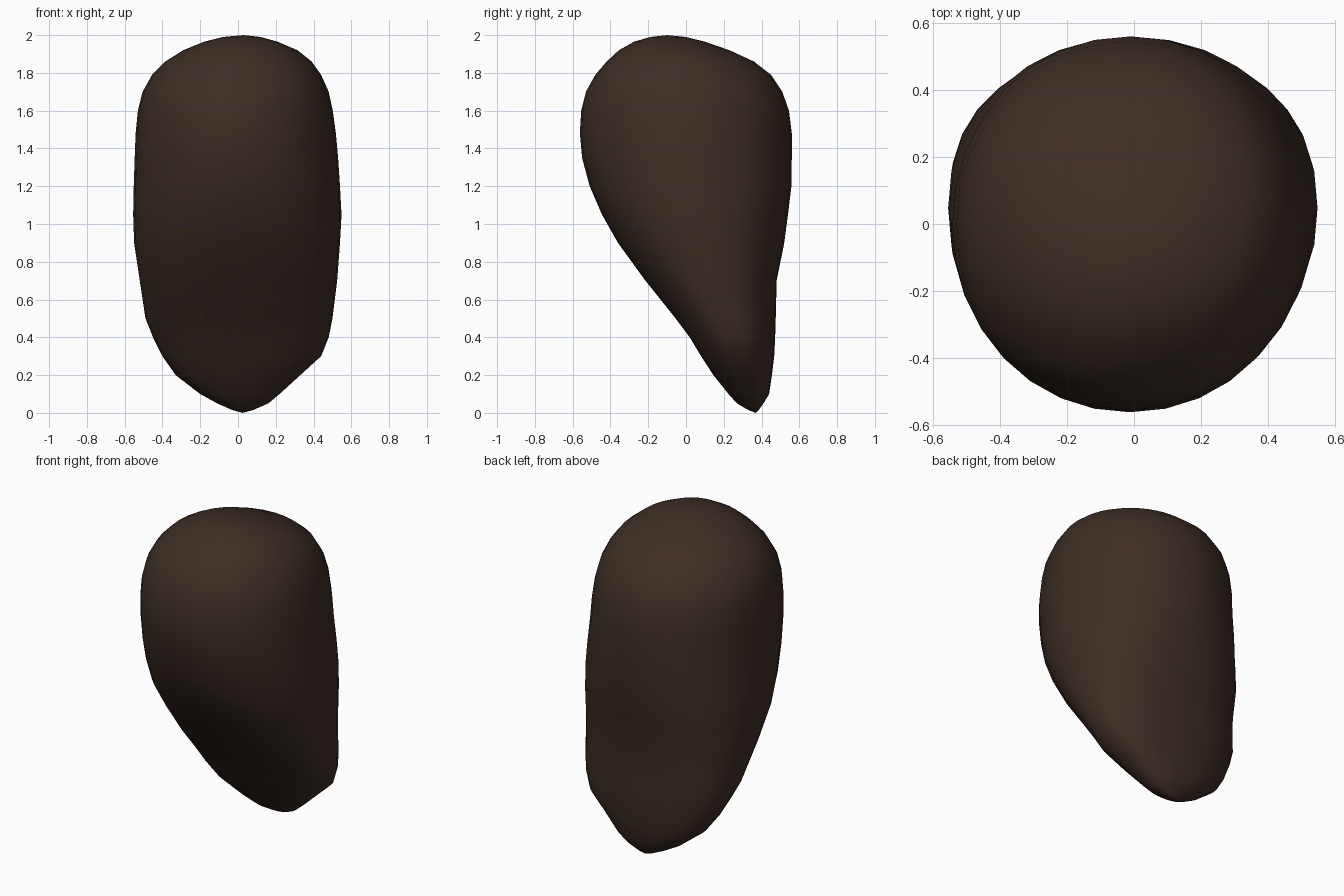
import bpy, bmesh, math

SIDES = 32
# cross-sections: z, x min, x max, y min, y max
SECTIONS = [
    (0.015, -0.03, 0.08, 0.33, 0.385),
    (0.05, -0.11, 0.16, 0.27, 0.41),
    (0.10, -0.20, 0.22, 0.225, 0.44),
    (0.20, -0.33, 0.33, 0.145, 0.455),
    (0.30, -0.40, 0.44, 0.08, 0.467),
    (0.40, -0.45, 0.48, 0.02, 0.472),
    (0.50, -0.49, 0.50, -0.055, 0.475),
    (0.70, -0.52, 0.525, -0.215, 0.48),
    (0.90, -0.55, 0.54, -0.36, 0.52),
    (1.05, -0.555, 0.548, -0.445, 0.54),
    (1.20, -0.552, 0.54, -0.51, 0.558),
    (1.35, -0.547, 0.53, -0.55, 0.56),
    (1.48, -0.542, 0.518, -0.562, 0.56),
    (1.60, -0.53, 0.502, -0.555, 0.545),
    (1.70, -0.505, 0.48, -0.53, 0.51),
    (1.79, -0.455, 0.44, -0.48, 0.45),
    (1.86, -0.385, 0.39, -0.42, 0.36),
    (1.92, -0.29, 0.315, -0.355, 0.23),
    (1.965, -0.18, 0.21, -0.275, 0.10),
    (1.99, -0.08, 0.12, -0.19, 0.0),
]


def spow(v, p):
    return math.copysign(abs(v) ** p, v)


def ring(bm, z, x0, x1, y0, y1):
    # rounder at the top, slightly squarer in the flattened lower part
    p = 0.86 if z < 0.8 else 0.86 + 0.12 * min(1, (z - 0.8) / 0.5)
    verts = []
    for i in range(SIDES):
        a = 2 * math.pi * i / SIDES
        x = (x0 + x1) / 2 + (x1 - x0) / 2 * spow(math.cos(a), p)
        y = (y0 + y1) / 2 + (y1 - y0) / 2 * spow(math.sin(a), p)
        verts.append(bm.verts.new((x, y, z)))
    return verts


# lofted shell with closed tips
bm = bmesh.new()
rings = [ring(bm, *s) for s in SECTIONS]
bottom = bm.verts.new((0.025, 0.37, 0.0))
top = bm.verts.new((0.03, -0.10, 2.0))
for i in range(SIDES):
    j = (i + 1) % SIDES
    for a, b in zip(rings, rings[1:]):
        bm.faces.new((a[i], a[j], b[j], b[i]))
    bm.faces.new((bottom, rings[0][j], rings[0][i]))
    bm.faces.new((top, rings[-1][i], rings[-1][j]))
bmesh.ops.recalc_face_normals(bm, faces=bm.faces)
for f in bm.faces:
    f.smooth = True
mesh = bpy.data.meshes.new("seed_body")
bm.to_mesh(mesh)
bm.free()

# dark brown surface
mat = bpy.data.materials.new("dark_brown")
mat.diffuse_color = (0.045, 0.026, 0.018, 1)
mesh.materials.append(mat)
body = bpy.data.objects.new("seed_body", mesh)
bpy.context.collection.objects.link(body)
